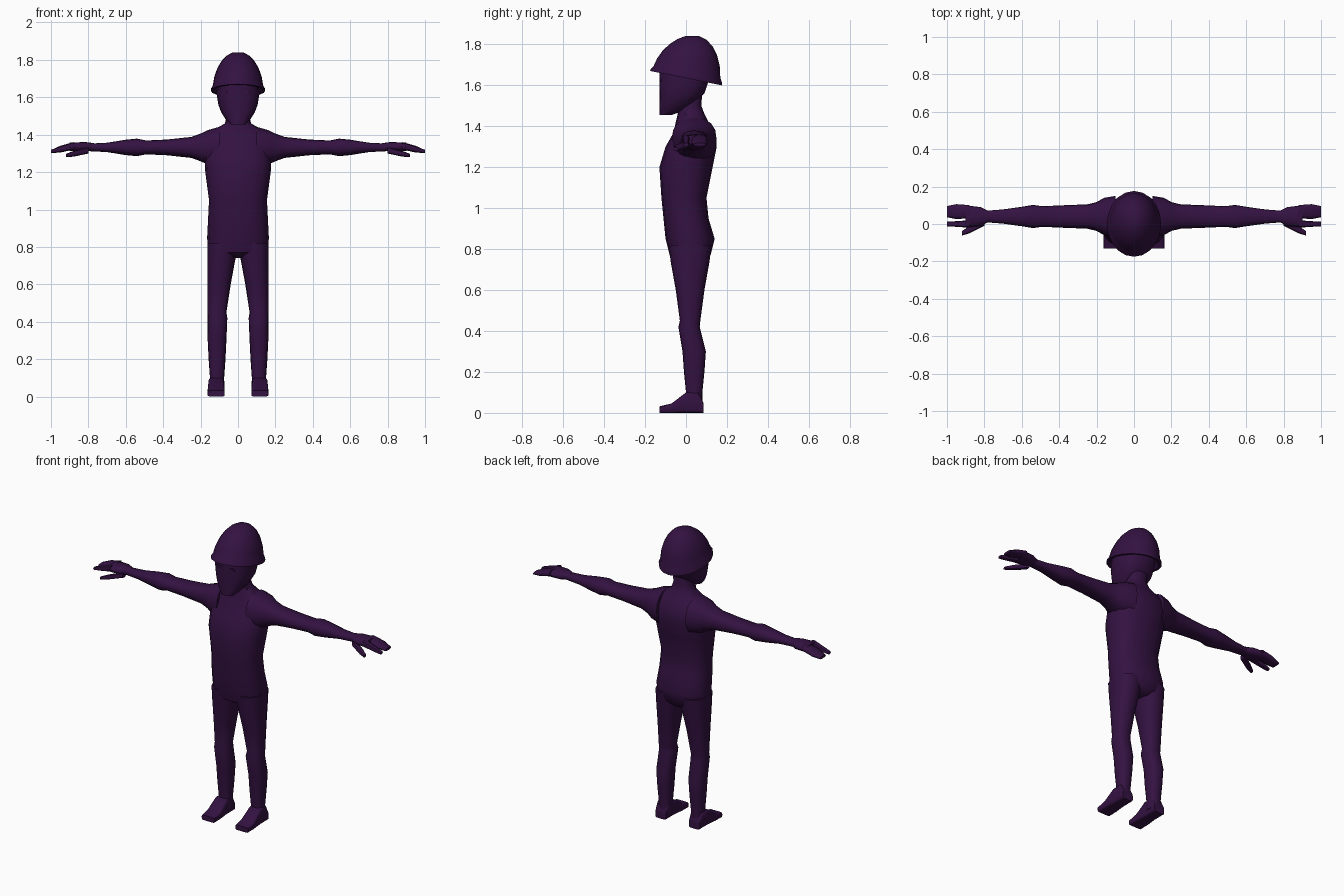
import bpy, bmesh
from math import cos, sin, pi, radians, copysign

cube = bpy.data.objects.get("Cube")
if cube:
    bpy.data.objects.remove(cube, do_unlink=True)

COLOR = (.034, .006, .054, 1)
purple = bpy.data.materials.new("dark purple")
purple.use_nodes = True
purple.diffuse_color = COLOR
shader = purple.node_tree.nodes["Principled BSDF"]
shader.inputs["Base Color"].default_value = COLOR
shader.inputs["Roughness"].default_value = .8


def rounded(value, power):
    """Turn a sine or cosine into its superellipse counterpart."""
    return copysign(abs(value) ** (2 / power), value)


def loft(name, axis, rows, centre, power=2.4, side=1, sides=16, bend=None):
    """Skin rounded sections along an axis.

    Each row holds the position, the two half sizes and an optional shift on the last axis;
    centre is a rule giving the section's middle from position and half sizes.
    """
    bm = bmesh.new()
    rings = []
    for position, half_a, half_b, *shift in rows:
        mid_a, mid_b = centre(position, half_a, half_b)
        ring = []
        for i in range(sides):
            angle = 2 * pi * i / sides
            point = [mid_a + half_a * rounded(cos(angle), power),
                     mid_b + half_b * rounded(sin(angle), power) + sum(shift)]
            point.insert("xyz".index(axis), position)
            if bend:
                point = bend(*point)
            point[0] *= side
            ring.append(bm.verts.new(point))
        rings.append(ring)
    for ring, following in zip(rings, rings[1:]):
        for i in range(sides):
            j = (i + 1) % sides
            bm.faces.new((ring[i], ring[j], following[j], following[i]))
    bm.faces.new(rings[0])
    bm.faces.new(rings[-1])
    bmesh.ops.recalc_face_normals(bm, faces=bm.faces)

    mesh = bpy.data.meshes.new(name)
    bm.to_mesh(mesh)
    bm.free()
    mesh.materials.append(purple)
    part = bpy.data.objects.new(name, mesh)
    bpy.context.collection.objects.link(part)
    bpy.ops.object.select_all(action='DESELECT')
    part.select_set(True)
    bpy.context.view_layer.objects.active = part
    bpy.ops.object.shade_smooth_by_angle(angle=radians(45))


def fixed(a, b):
    """Centre rule for a part that runs straight along its axis."""
    return lambda position, half_a, half_b: (a, b)


# Torso with neck
loft("torso", "z", [
    (.74, .09, .06, .03), (.77, .16, .1, .02), (.85, .165, .12, .02),
    (.95, .16, .11), (1.05, .155, .11, -.01), (1.2, .175, .13),
    (1.3, .18, .125, .025), (1.37, .17, .1, .04), (1.42, .14, .08, .03),
    (1.46, .07, .065, .025), (1.5, .06, .06, .015), (1.58, .065, .06, .02),
], centre=fixed(0, 0))

# Head: every section touches the flat plane of the face
FACE = -.13
loft("head", "z", [
    (1.455, .04, .03), (1.48, .065, .065), (1.52, .09, .09),
    (1.56, .105, .11), (1.62, .115, .12), (1.7, .11, .12),
], centre=lambda z, width, depth: (0, FACE + depth), power=2.6)

# Helmet: elliptical dome with a flared rim that dips toward the back
RIM, TOP = 1.635, 1.845


def dip_back(x, y, z):
    return [x, y, z - .2 * y * min(1, (TOP - z) / (TOP - RIM))]


underside = [(RIM + .04, .11, .12), (RIM, .13, .16)]
rim = [(RIM, .145, .175), (RIM + .01, .145, .175)]
dome = []
for step in range(1, 7):
    angle = radians(14 * step - 6)
    dome.append((RIM + (TOP - RIM) * sin(angle), .136 * cos(angle), .165 * cos(angle)))
loft("helmet", "z", underside + rim + dome,
     centre=lambda z, width, depth: (0, max(0, z - RIM) * .15),
     power=2, sides=20, bend=dip_back)

for label, side in (("left", 1), ("right", -1)):
    # Eye: thin plate on the face
    loft(label + "_eye", "y", [(FACE, .018, .008), (FACE + .008, .018, .008)],
         centre=fixed(.048, 1.626), power=2, side=side, sides=8)

    # Arm from inside the shoulder, over the elbow, to the wrist
    loft(label + "_arm", "x", [
        (.1, .11, .11), (.16, .1, .093), (.2, .077, .074), (.25, .065, .056), (.38, .06, .042),
        (.49, .055, .037), (.54, .062, .047), (.6, .052, .041),
        (.7, .038, .025), (.8, .03, .02),
    ], centre=fixed(.04, 1.332), side=side)

    # Hand: palm, grouped fingers and forefinger drooping at the tips, and a thumb
    loft(label + "_palm", "x", [(.77, .025, .02), (.82, .05, .026), (.9, .06, .022)],
         centre=fixed(.04, 1.335), side=side, sides=12)
    loft(label + "_fingers", "x", [(.88, .035, .02), (.95, .04, .018), (1, .03, .008)],
         centre=lambda x, *half: (.066, 1.56 - x / 4), side=side, sides=12)
    loft(label + "_forefinger", "x", [(.88, .02, .02), (.95, .015, .016), (1, .013, .009)],
         centre=lambda x, *half: (0, 1.56 - x / 4), side=side, sides=8)
    loft(label + "_thumb", "x", [(.8, .02, .017), (.88, .02, .015), (.92, .012, .009)],
         centre=lambda x, *half: (.41 - x / 2, 1.5 - .23 * x), side=side, sides=8)

    # Leg: thigh keeps a straight outer edge, shin stands over the foot
    loft(label + "_leg", "z", [
        (.82, .078, .105, .02), (.74, .075, .095, .02), (.6, .062, .07, .02),
        (.45, .05, .05, .02), (.42, .053, .052, .015), (.3, .05, .057, .04),
        (.2, .045, .05, .04), (.1, .038, .04, .04), (.03, .04, .04, .04),
    ], centre=lambda z, width, depth: (min(.163 - width, .112), 0), side=side)

    # Foot: flat on the ground, square toe rising to the ankle
    loft(label + "_foot", "y", [
        (FACE, .045, .016), (-.07, .046, .023), (0, .041, .05),
        (.06, .04, .05), (.085, .037, .025),
    ], centre=lambda y, width, height: (.117, height), power=6, side=side)
